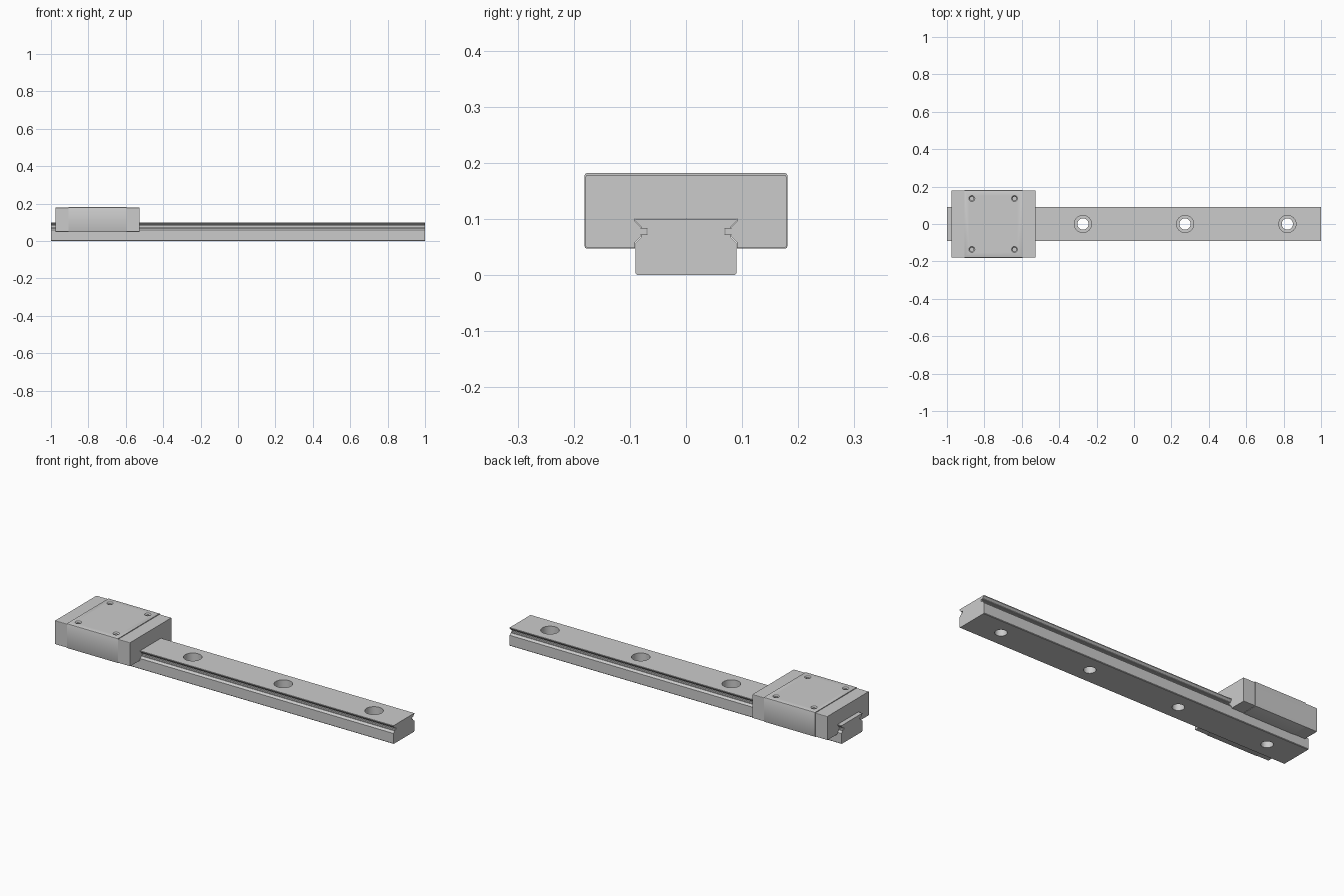
import bpy, bmesh, math

if "Cube" in bpy.data.objects:
    bpy.data.objects.remove(bpy.data.objects["Cube"])


def make_object(name, bm):
    bmesh.ops.recalc_face_normals(bm, faces=bm.faces)
    mesh = bpy.data.meshes.new(name)
    bm.to_mesh(mesh)
    bm.free()
    ob = bpy.data.objects.new(name, mesh)
    bpy.context.collection.objects.link(ob)
    return ob


def extrude_x(name, half, x0, x1):
    """Mirror a half profile of (y, z) points across y = 0 and extrude it along x."""
    pts = half + [(-y, z) for y, z in reversed(half)]
    bm = bmesh.new()
    face = bm.faces.new([bm.verts.new((x0, y, z)) for y, z in pts])
    new = bmesh.ops.extrude_face_region(bm, geom=[face], use_keep_orig=True)["geom"]
    verts = [v for v in new if isinstance(v, bmesh.types.BMVert)]
    bmesh.ops.translate(bm, verts=verts, vec=(x1 - x0, 0, 0))
    return make_object(name, bm)


def drill(ob, spots, steps, n=32):
    """Cut turned holes with (radius, z) steps at each (x, y) spot."""
    bm = bmesh.new()
    for cx, cy in spots:
        rings = [[bm.verts.new((cx + r * math.cos(math.tau * i / n),
                                cy + r * math.sin(math.tau * i / n), z))
                  for i in range(n)] for r, z in steps]
        bm.faces.new(rings[0])
        bm.faces.new(rings[-1])
        for a, b in zip(rings, rings[1:]):
            for i in range(n):
                j = (i + 1) % n
                bm.faces.new((a[i], a[j], b[j], b[i]))
    cutter = make_object("hole_cutter", bm)
    cutter.hide_render = True
    mod = ob.modifiers.new("holes", "BOOLEAN")
    mod.operation = "DIFFERENCE"
    mod.solver = "EXACT"
    mod.object = cutter
    bpy.ops.object.select_all(action="DESELECT")
    bpy.context.view_layer.objects.active = ob
    ob.select_set(True)
    bpy.ops.object.modifier_apply(modifier=mod.name)
    bpy.data.objects.remove(cutter, do_unlink=True)
    bpy.ops.object.shade_smooth_by_angle(angle=math.radians(25))


# Ball groove on the side of the rail, bottom to top
groove = [(0.09, 0.058), (0.08, 0.068), (0.08, 0.072), (0.069, 0.072),
          (0.069, 0.083), (0.08, 0.083), (0.08, 0.086), (0.09, 0.096)]

# Rail with counterbored mounting holes
rail = extrude_x("rail", [(0.087, 0), (0.09, 0.003)] + groove + [(0.09, 0.1)], -1, 1)
drill(rail, [(x, 0) for x in (-0.82, -0.273, 0.273, 0.82)],
      [(0.03, -0.02), (0.03, 0.05), (0.046, 0.05), (0.046, 0.12)])


def carriage_profile(w, z0, z1, c):
    """Block with chamfered corners and a channel that fits around the rail."""
    gap = 0.001
    channel = [(y + gap, z) for y, z in [(0.09, z0)] + groove + [(0.09, 0.1 + gap)]]
    outer = [(0, z1), (w - c, z1), (w - c * 0.3, z1 - c * 0.3), (w, z1 - c),
             (w, z0 + c), (w - c * 0.3, z0 + c * 0.3), (w - c, z0)]
    return outer[1:] + channel


# Carriage body with four countersunk, blind screw holes
body = extrude_x("carriage_body", carriage_profile(0.181, 0.047, 0.182, 0.005), -0.905, -0.597)
drill(body, [(-0.753 + sx * 0.114, sy * 0.136) for sx in (-1, 1) for sy in (-1, 1)],
      [(0.010, 0.12), (0.010, 0.176), (0.016, 0.182), (0.016, 0.2)], 24)

# Slightly smaller end caps
for name, x0, x1 in (("left_end_cap", -0.977, -0.905), ("right_end_cap", -0.597, -0.526)):
    extrude_x(name, carriage_profile(0.179, 0.049, 0.178, 0.003), x0, x1)
